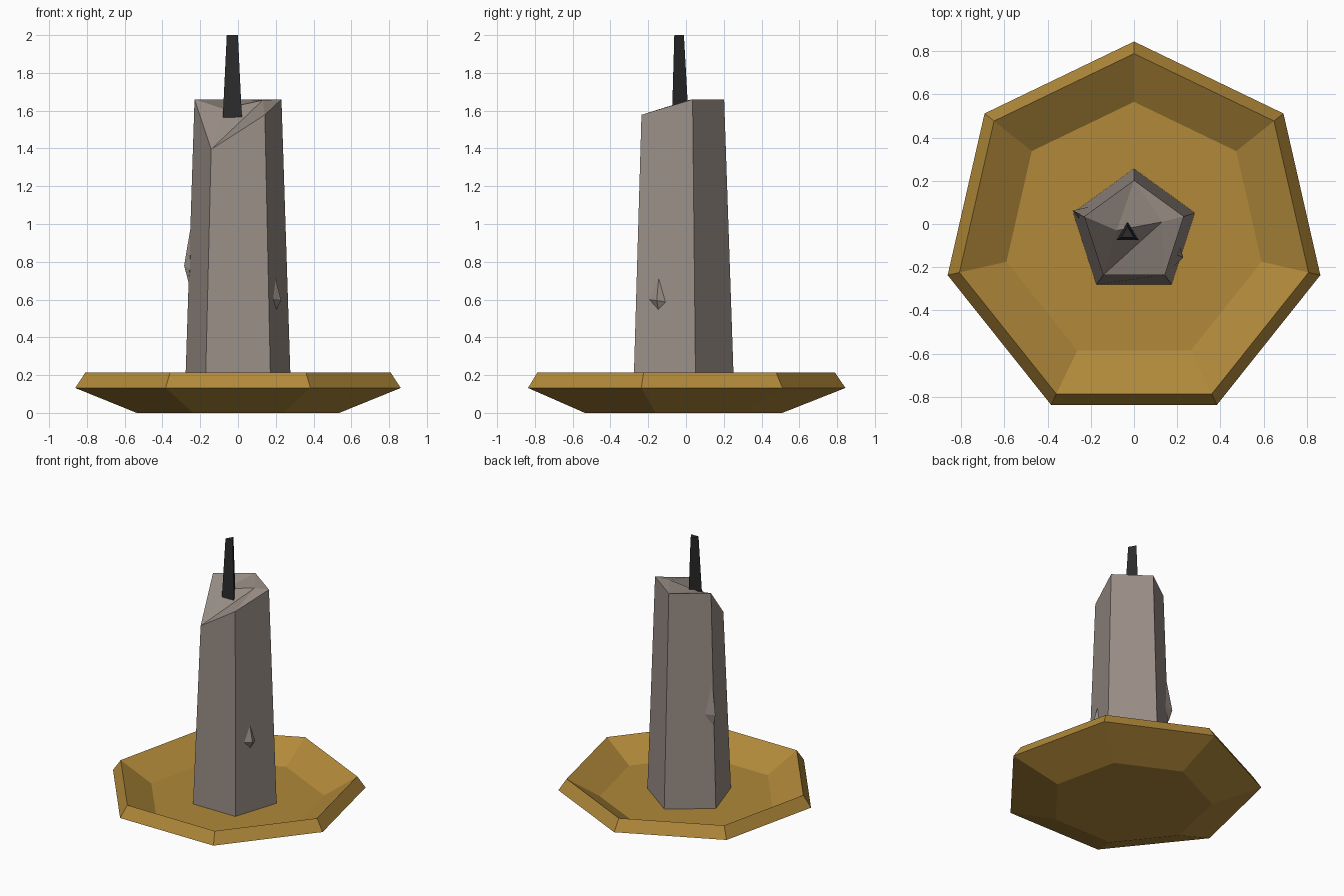
import bpy
from math import sin, cos, pi

cube = bpy.data.objects.get("Cube")
if cube:
    bpy.data.objects.remove(cube, do_unlink=True)

CENTRE_Y = -0.04


def material(name, rgb):
    mat = bpy.data.materials.new(name)
    mat.use_nodes = True
    mat.diffuse_color = (*rgb, 1)
    bsdf = next(n for n in mat.node_tree.nodes if n.type == 'BSDF_PRINCIPLED')
    bsdf.inputs["Base Color"].default_value = (*rgb, 1)
    return mat


def build(name, verts, faces, mat):
    mesh = bpy.data.meshes.new(name)
    mesh.from_pydata(verts, [], faces)
    mesh.materials.append(mat)
    mesh.update()
    obj = bpy.data.objects.new(name, mesh)
    bpy.context.collection.objects.link(obj)
    return obj


def ring(sides, radius, z, x=0, y=CENTRE_Y):
    # Regular polygon, first corner at the back, counter-clockwise from above
    return [(x - radius * sin(2 * pi * i / sides), y + radius * cos(2 * pi * i / sides), z)
            for i in range(sides)]


def walls(sides, rings):
    # Quads joining consecutive rings, plus the cap under the first
    faces = [tuple(reversed(range(sides)))]
    for r in range(rings - 1):
        for i in range(sides):
            j = (i + 1) % sides
            a, b = r * sides, (r + 1) * sides
            faces.append((a + i, a + j, b + j, b + i))
    return faces


def cap(sides, rings):
    return tuple(range((rings - 1) * sides, rings * sides))


gold = material("aged gold", (0.44, 0.25, 0.042))
wax = material("grey wax", (0.32, 0.27, 0.24))
char = material("charred black", (0.025, 0.025, 0.025))

# Seven-sided dish: underside, slanted rim, inner slope and floor
dish_profile = [(0.55, 0), (0.884, 0.132), (0.828, 0.215), (0.605, 0.08)]
verts = [v for r, z in dish_profile for v in ring(7, r, z)]
build("dish", verts, walls(7, 4) + [cap(7, 4)], gold)

# Five-sided tapered candle with a melted, slanting top
BACK, LEFT, FRONT_LEFT, FRONT_RIGHT, RIGHT = range(5, 10)
POOL, LIP = 10, 11
top = ring(5, 0.242, 1.66)
for corner, height in ((2, 1.395), (3, 1.578)):
    top[corner] = (*top[corner][:2], height)
verts = ring(5, 0.296, 0.075) + top + [(-0.08, -0.03, 1.61), (0.13, 0.01, 1.655)]
melted_top = [
    (LEFT, FRONT_LEFT, POOL), (FRONT_LEFT, LIP, POOL),
    (FRONT_LEFT, FRONT_RIGHT, LIP), (FRONT_RIGHT, RIGHT, LIP),
    (RIGHT, BACK, LIP), (BACK, POOL, LIP), (BACK, LEFT, POOL),
]
build("candle", verts, walls(5, 2) + melted_top, wax)

# Tapered three-sided wick
verts = ring(3, 0.062, 1.5, -0.03, -0.045) + ring(3, 0.034, 2.0, -0.03, -0.045)
build("wick", verts, walls(3, 2) + [cap(3, 2)], char)


# Wax drips: pointed lumps with a top, bottom, two sides and an outer tip
def drip(name, top, side_a, bottom, side_b, tip):
    faces = [(0, 1, 4), (1, 2, 4), (2, 3, 4), (3, 0, 4), (0, 3, 1), (1, 3, 2)]
    build(name, [top, side_a, bottom, side_b, tip], faces, wax)


drip("right_drip", (0.2, -0.145, 0.71), (0.185, -0.195, 0.6),
     (0.2, -0.145, 0.54), (0.212, -0.1, 0.585), (0.228, -0.155, 0.595))
drip("left_drip", (-0.248, 0.045, 1.0), (-0.205, 0.08, 0.77),
     (-0.262, 0.05, 0.69), (-0.255, 0.025, 0.76), (-0.285, 0.062, 0.78))
